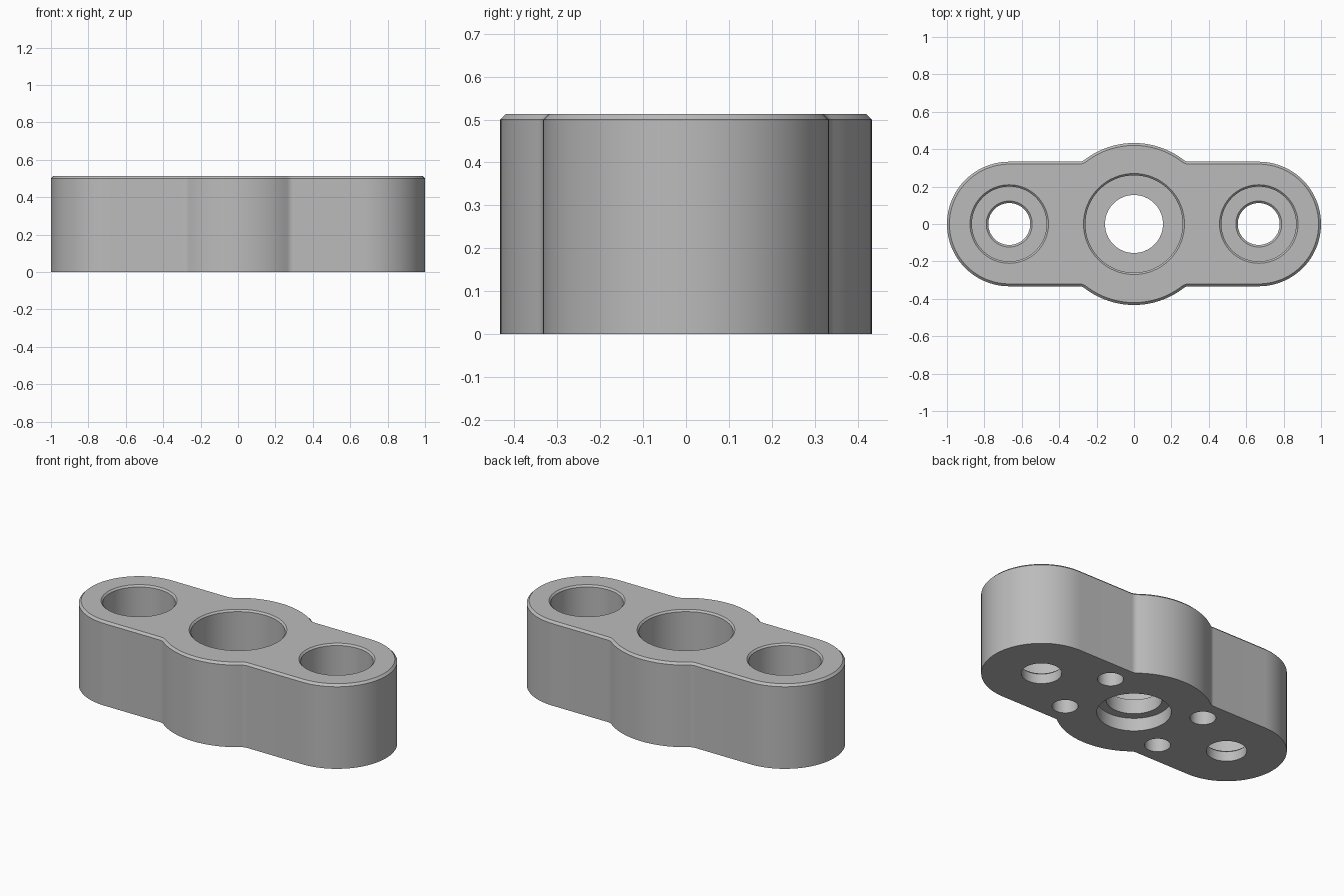
import bpy, bmesh, math

if "Cube" in bpy.data.objects:
    bpy.data.objects.remove(bpy.data.objects["Cube"])

TOP, CH = 0.513, 0.013            # block height and edge chamfer
END_X, END_R = 0.667, 0.333       # rounded ends
MID_R, FIL = 0.433, 0.05          # centre bulge and its blend radius

grey = bpy.data.materials.new("plain grey")
grey.diffuse_color = (0.5, 0.5, 0.5, 1)
grey.use_nodes = True
grey.node_tree.nodes["Principled BSDF"].inputs["Base Color"].default_value = grey.diffuse_color


def make_object(name, bm):
    bmesh.ops.recalc_face_normals(bm, faces=bm.faces)
    me = bpy.data.meshes.new(name)
    bm.to_mesh(me)
    bm.free()
    me.materials.append(grey)
    ob = bpy.data.objects.new(name, me)
    bpy.context.collection.objects.link(ob)
    return ob


def arc(cx, cy, r, a0, a1, n):
    return [(cx + r * math.cos(a0 + (a1 - a0) * i / n),
             cy + r * math.sin(a0 + (a1 - a0) * i / n)) for i in range(n + 1)]


def outline(off):
    """Closed outline, moved inward by off."""
    fy = END_R + FIL
    fx = math.sqrt((MID_R + FIL) ** 2 - fy ** 2)
    t = math.atan2(fy, fx)
    quarter = arc(END_X, 0, END_R - off, 0, math.pi / 2, 24)
    quarter += arc(fx, fy, FIL + off, -math.pi / 2, t - math.pi, 6)
    quarter += arc(0, 0, MID_R - off, t, math.pi / 2, 14)[1:]
    half = quarter + [(-x, y) for x, y in reversed(quarter[:-1])]
    return half + [(x, -y) for x, y in reversed(half[1:-1])]


def lathe(name, profile, x=0, y=0, seg=64):
    """Solid of revolution from (radius, z) pairs."""
    bm = bmesh.new()
    rings = [[bm.verts.new((x + r * math.cos(2 * math.pi * i / seg),
                            y + r * math.sin(2 * math.pi * i / seg), z))
              for i in range(seg)] for r, z in profile]
    loft(bm, rings)
    return make_object(name, bm)


def loft(bm, rings):
    n = len(rings[0])
    for a, b in zip(rings, rings[1:]):
        for i in range(n):
            j = (i + 1) % n
            bm.faces.new((a[i], a[j], b[j], b[i]))
    bm.faces.new(rings[0])
    bm.faces.new(rings[-1])


# Main block with chamfered top edge
bm = bmesh.new()
loft(bm, [[bm.verts.new((x, y, z)) for x, y in outline(off)]
          for off, z in ((0, 0), (0, TOP - CH), (CH, TOP))])
block = make_object("mounting_block", bm)

# Centre bore: lower recess, through hole, large upper pocket
cutters = [lathe("centre_bore", [
    (0.206, -0.1), (0.206, 0.08), (0.155, 0.08), (0.155, 0.17),
    (0.26, 0.17), (0.26, TOP - 0.01), (0.27, TOP), (0.27, TOP + 0.1)])]

for sx in (-1, 1):
    # Counterbored end holes
    cutters.append(lathe("end_bore", [
        (0.112, -0.1), (0.112, 0.06), (0.123, 0.071), (0.2, 0.071),
        (0.2, TOP - 0.01), (0.21, TOP), (0.21, TOP + 0.1)], sx * END_X))
    # Blind screw holes underneath
    for sy in (-1, 1):
        cutters.append(lathe("screw_hole", [(0.072, -0.1), (0.072, 0.3)],
                             sx * 0.333, sy * 0.195, 32))

# Cut all holes, then remove the cutters
bpy.context.view_layer.objects.active = block
block.select_set(True)
for c in cutters:
    mod = block.modifiers.new("cut", 'BOOLEAN')
    mod.operation = 'DIFFERENCE'
    mod.solver = 'EXACT'
    mod.object = c
    bpy.ops.object.modifier_apply(modifier=mod.name)
    bpy.data.objects.remove(c, do_unlink=True)

bpy.ops.object.shade_smooth_by_angle(angle=math.radians(30))
